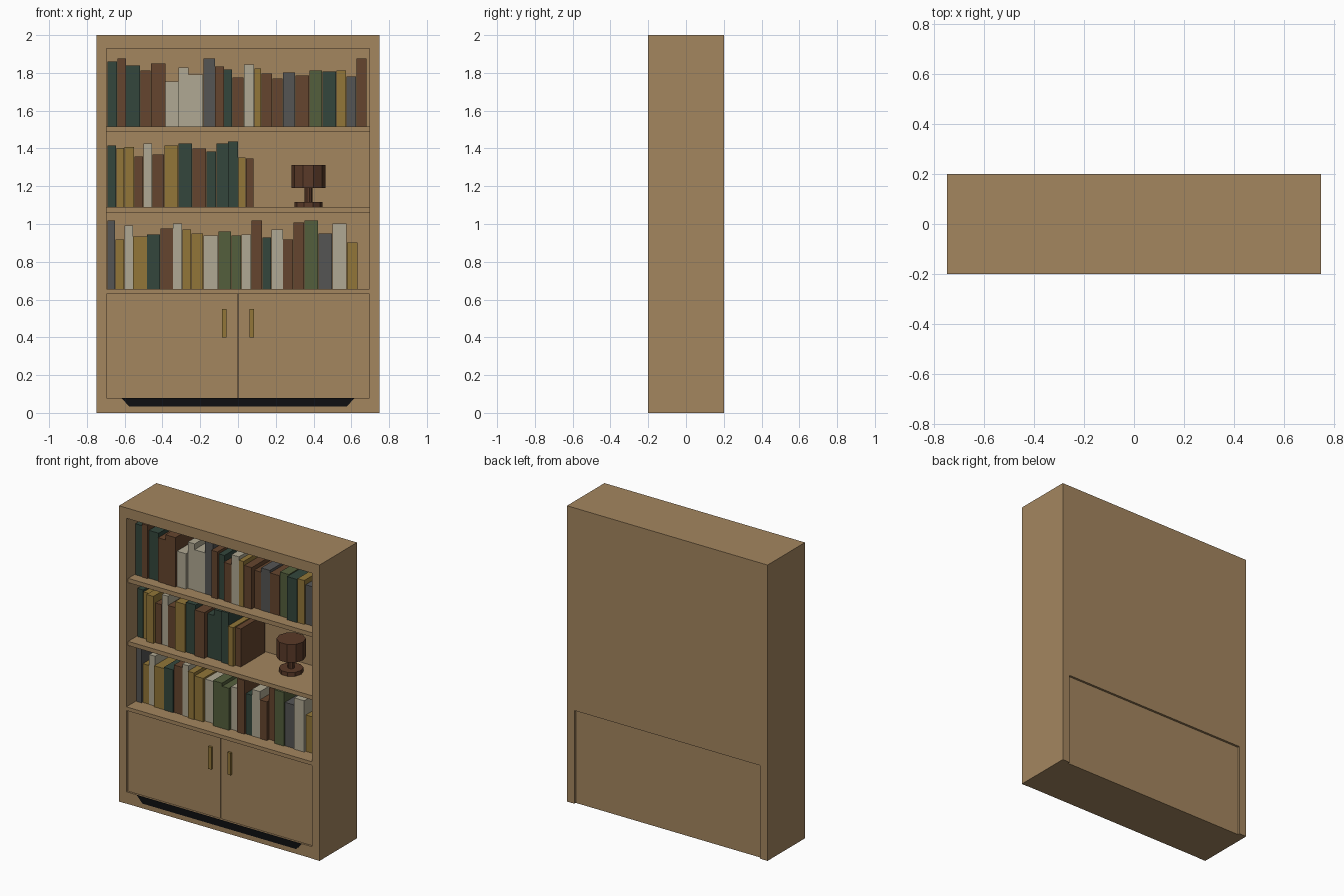
import bpy, bmesh, math, random

if "Cube" in bpy.data.objects:
    bpy.data.objects.remove(bpy.data.objects["Cube"])
random.seed(4)


def mat(name, r, g, b):
    m = bpy.data.materials.new(name)
    lin = [((c / 255 + 0.055) / 1.055) ** 2.4 for c in (r, g, b)]
    m.diffuse_color = (*lin, 1)
    m.use_nodes = True
    m.node_tree.nodes["Principled BSDF"].inputs["Base Color"].default_value = m.diffuse_color
    return m


WOOD = mat("oak wood", 164, 134, 95)
BLACK = mat("black vent", 14, 15, 17)
CUP = mat("dark walnut", 90, 58, 40)
BOOK = {
    "B": mat("brown leather", 101, 69, 46),
    "G": mat("dark green cloth", 51, 70, 60),
    "C": mat("cream cloth", 176, 169, 147),
    "Y": mat("old gold", 146, 118, 56),
    "S": mat("slate grey cloth", 85, 85, 84),
    "O": mat("olive cloth", 84, 95, 60),
}


def finish(name, bm, material):
    bmesh.ops.recalc_face_normals(bm, faces=bm.faces)
    me = bpy.data.meshes.new(name)
    bm.to_mesh(me)
    bm.free()
    me.materials.append(material)
    ob = bpy.data.objects.new(name, me)
    bpy.context.collection.objects.link(ob)
    return ob


def box(name, x0, x1, y0, y1, z0, z1, material):
    bm = bmesh.new()
    bmesh.ops.create_cube(bm, size=1)
    for v in bm.verts:
        v.co.x = x1 if v.co.x > 0 else x0
        v.co.y = y1 if v.co.y > 0 else y0
        v.co.z = z1 if v.co.z > 0 else z0
    return finish(name, bm, material)


IN = 0.695      # inner half width
# carcass
for side, s in (("left", -1), ("right", 1)):
    box(f"{side}_side_panel", *sorted((s * IN, s * 0.75)), -0.2, 0.2, 0, 2, WOOD)
box("top_panel", -IN, IN, -0.2, 0.2, 1.93, 2, WOOD)
box("upper_back_panel", -IN, IN, 0.18, 0.2, 0.655, 1.93, WOOD)
box("cabinet_deck", -IN, IN, -0.2, 0.2, 0.63, 0.655, WOOD)
box("cabinet_core", -IN, IN, -0.17, 0.185, 0, 0.63, WOOD)
box("plinth", -IN, IN, -0.198, -0.17, 0, 0.08, WOOD)
box("middle_shelf", -IN, IN, -0.18, 0.18, 1.062, 1.09, WOOD)
box("upper_shelf", -IN, IN, -0.18, 0.18, 1.487, 1.516, WOOD)

# doors and handles
for side, s in (("left", -1), ("right", 1)):
    box(f"{side}_door", *sorted((s * 0.003, s * IN)), -0.185, -0.17, 0.08, 0.63, WOOD)
    box(f"{side}_handle", *sorted((s * 0.06, s * 0.085)), -0.2, -0.185, 0.4, 0.55, BOOK["Y"])

# tapered vent strip on the plinth
bm = bmesh.new()
outline = [(-0.575, 0.033), (0.575, 0.033), (0.618, 0.079), (-0.618, 0.079)]
face = bm.faces.new([bm.verts.new((x, -0.2, z)) for x, z in outline])
ext = bmesh.ops.extrude_face_region(bm, geom=[face])
for v in ext["geom"]:
    if isinstance(v, bmesh.types.BMVert):
        v.co.y = -0.194
finish("toe_vent", bm, BLACK)

# books: one colour letter each, with width and height in thousandths
top_row = ("GBGBBCCCSBGBCYBBSBOGYSB",
           [52, 46, 75, 56, 78, 69, 53, 79, 61, 48, 44, 60, 57, 37, 58, 54, 67, 74, 69, 75, 52, 54, 53],
           [345, 361, 324, 297, 334, 239, 313, 276, 361, 318, 302, 260, 329, 308, 281, 255, 286,
            270, 297, 292, 297, 265, 361])
middle_row = ("GYYBCBYGBGGGYB",
              [46, 42, 53, 48, 48, 63, 74, 74, 74, 53, 63, 53, 42, 42],
              [326, 313, 318, 268, 337, 278, 326, 337, 310, 294, 337, 347, 262, 257])
bottom_row = ("SYCYGBCYYCOOCBGCBBOSCY",
              [41, 48, 46, 74, 71, 67, 48, 48, 65, 78, 69, 53, 53, 58, 48, 62, 54, 58, 74, 74, 77, 58],
              [363, 262, 337, 278, 289, 321, 347, 315, 294, 284, 305, 284, 289, 363, 273, 315, 262,
               352, 363, 294, 347, 246])
for label, z, row in (("top", 1.516, top_row), ("middle", 1.09, middle_row), ("bottom", 0.655, bottom_row)):
    x = -0.691
    for i, (c, w, h) in enumerate(zip(*row)):
        w, h = w / 1000, h / 1000
        front = random.uniform(-0.12, -0.085)
        box(f"{label}_book_{i + 1}", x + 0.001, x + w - 0.001, front, 0.168, z, z + h, BOOK[c])
        x += w

# goblet ornament, ten-sided turned profile (radius, height)
N = 10
profile = [(0.075, 1.09), (0.075, 1.117), (0.021, 1.117), (0.021, 1.19), (0.09, 1.19), (0.09, 1.313)]
bm = bmesh.new()
rings = []
for r, z in profile:
    angles = [2 * math.pi * k / N for k in range(N)]
    rings.append([bm.verts.new((0.373 + r * math.cos(a), 0.035 + r * math.sin(a), z)) for a in angles])
for a, b in zip(rings, rings[1:]):
    for k in range(N):
        bm.faces.new((a[k], a[(k + 1) % N], b[(k + 1) % N], b[k]))
bm.faces.new(rings[0])
bm.faces.new(rings[-1])
finish("goblet_ornament", bm, CUP)
